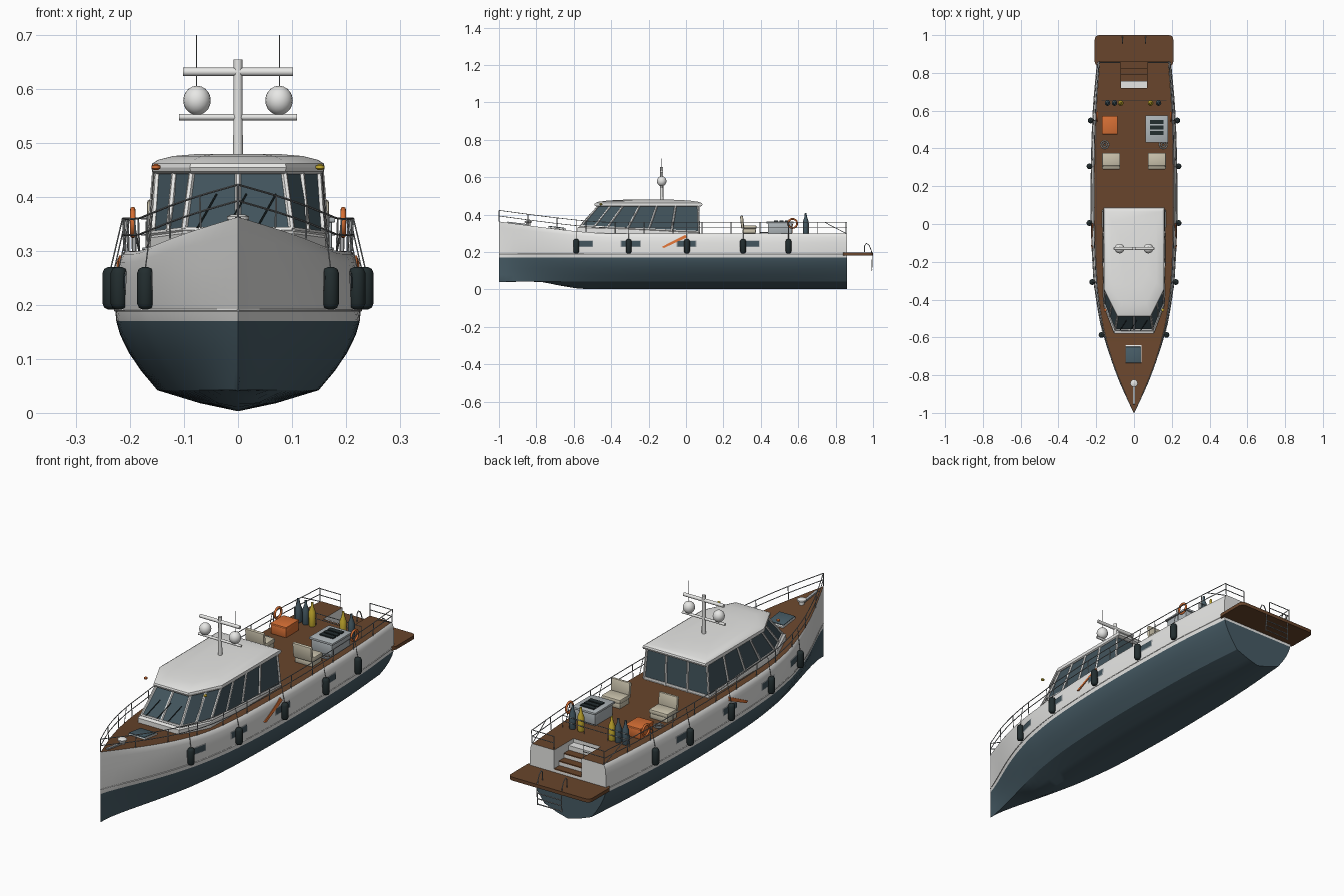
import bpy, bmesh, math
from mathutils import Vector, Matrix

if "Cube" in bpy.data.objects:
    bpy.data.objects.remove(bpy.data.objects["Cube"])

def mat(name, r, g, b):
    m = bpy.data.materials.new(name)
    m.diffuse_color = (r, g, b, 1)
    m.use_nodes = True
    m.node_tree.nodes["Principled BSDF"].inputs["Base Color"].default_value = m.diffuse_color
    return m

WHITE = mat("white", .80, .80, .785)
SLATE = mat("slate_blue", .062, .105, .13)
TEAK = mat("teak_brown", .14, .06, .025)
GLASS = mat("dark_glass", .055, .09, .11)
STEEL = mat("steel", .34, .36, .37)
RUBBER = mat("dark_rubber", .016, .026, .028)
ORANGE = mat("orange", .68, .16, .035)
YELLOW = mat("yellow", .62, .45, .03)
CREAM = mat("cream", .60, .55, .42)
GREY = mat("light_grey", .42, .46, .48)

def finish(name, bm, mats, angle=None, recalc=True):
    if recalc:
        bmesh.ops.recalc_face_normals(bm, faces=bm.faces)
    me = bpy.data.meshes.new(name)
    bm.to_mesh(me)
    bm.free()
    for m in mats:
        me.materials.append(m)
    if angle:
        me.shade_smooth()
        me.set_sharp_from_angle(angle=math.radians(angle))
    ob = bpy.data.objects.new(name, me)
    bpy.context.collection.objects.link(ob)
    return ob

def box(name, c, size, m, bevel=0, rx=0):
    bm = bmesh.new()
    bmesh.ops.create_cube(bm, size=1, matrix=Matrix.Diagonal((*size, 1)))
    if bevel:
        bmesh.ops.bevel(bm, geom=bm.edges[:], offset=bevel, segments=2, profile=.5, affect='EDGES')
    bm.transform(Matrix.Translation(c) @ Matrix.Rotation(rx, 4, 'X'))
    return finish(name, bm, [m], 40 if bevel else None)

def loft(name, rings, mats, bands, caps=(True, True), angle=None):
    bm = bmesh.new()
    vs = [[bm.verts.new(p) for p in r] for r in rings]
    n = len(vs[0])
    for k in range(len(vs) - 1):
        for i in range(n):
            j = (i + 1) % n
            bm.faces.new((vs[k][i], vs[k][j], vs[k+1][j], vs[k+1][i])).material_index = bands[k]
    if caps[0]:
        bm.faces.new(vs[0][::-1]).material_index = bands[0]
    if caps[1]:
        bm.faces.new(vs[-1]).material_index = bands[-1]
    bmesh.ops.remove_doubles(bm, verts=bm.verts, dist=1e-5)
    return finish(name, bm, mats, angle)

def lathe(name, prof, loc, m, seg=16):
    rings = [[(loc[0] + r * math.cos(a), loc[1] + r * math.sin(a), loc[2] + z)
              for a in (2 * math.pi * i / seg for i in range(seg))] for r, z in prof]
    return loft(name, rings, [m], [0] * len(prof), angle=40)

def tubes(name, paths, r, m, cyclic=False, res=1):
    cu = bpy.data.curves.new(name, 'CURVE')
    cu.dimensions, cu.bevel_depth, cu.bevel_resolution, cu.use_fill_caps = '3D', r, res, True
    for path in paths:
        sp = cu.splines.new('POLY')
        sp.points.add(len(path) - 1)
        for p, co in zip(sp.points, path):
            p.co = (*co, 1)
        sp.use_cyclic_u = cyclic
    tmp = bpy.data.objects.new(name + "_path", cu)
    bpy.context.collection.objects.link(tmp)
    me = bpy.data.meshes.new_from_object(tmp.evaluated_get(bpy.context.evaluated_depsgraph_get()))
    bpy.data.objects.remove(tmp)
    me.materials.clear()
    me.materials.append(m)
    me.shade_smooth()
    me.set_sharp_from_angle(angle=math.radians(50))
    ob = bpy.data.objects.new(name, me)
    bpy.context.collection.objects.link(ob)

def spline(tab):
    def slope(i):
        a, b = tab[max(i - 1, 0)], tab[min(i + 1, len(tab) - 1)]
        return (b[1] - a[1]) / (b[0] - a[0])
    def f(y):
        i = max([k for k in range(len(tab) - 1) if tab[k][0] <= y] or [0])
        (y0, v0), (y1, v1) = tab[i], tab[i + 1]
        h = y1 - y0
        t = min(max((y - y0) / h, 0), 1)
        return (v0 * (1 + 2*t) * (1-t)**2 + slope(i) * h * t * (1-t)**2
                + v1 * t*t * (3 - 2*t) + slope(i + 1) * h * t*t * (t - 1))
    return f

# Hull lines: beam fraction, sheer height, keel rise
beam = spline([(-1, 0), (-.9, .21), (-.8, .41), (-.7, .58), (-.6, .715), (-.5, .82), (-.3, .94),
               (0, 1), (.3, 1), (.6, .96), (.86, .87)])
sheer = spline([(-1, .363), (-.85, .343), (-.7, .324), (-.55, .308), (-.42, .3), (0, .3), (.86, .3)])
keel = spline([(-1, .04), (-.78, .04), (-.68, .022), (-.55, .003), (-.3, .003), (.86, .003)])
LEVELS = [(0, .003, 1.5), (.07, .018, 1.5), (.148, .042, 1.5), (.178, .078, 1.4), (.201, .112, 1.3), (.217, .145, 1.2),
          (.224, .17, 1.15), (.226, .19, 1.1), (.224, .25, 1.05), (.220, .28, 1.02), (.214, .295, 1), (.208, .30, 1)]

def section(y):
    f, s, k = max(beam(y), 0), sheer(y), keel(y)
    return [(w * f ** p, max(z, k) if z < .19 else .19 + (z - .19) * (s - .19) / .11) for w, z, p in LEVELS]

def hull_x(y, z):
    sec = section(y)
    for (x0, z0), (x1, z1) in zip(sec, sec[1:]):
        if z0 <= z <= z1 and z1 > z0:
            return x0 + (x1 - x0) * (z - z0) / (z1 - z0)
    return sec[-1][0]

YS = [-1 + 1.86 * i / 48 for i in range(49)]
rings = []
for y in YS:
    sec = section(y)
    rings.append([(x, y, z) for x, z in sec] + [(-x, y, z) for x, z in sec[:0:-1]])
hull = loft("hull", rings, [WHITE, SLATE, TEAK], [0] * 48, (False, True))

# Stairwell cut in the stern, then colour by height and direction
cutter = box("stairwell_cutter", (0, .82, .29), (.14, .2, .19), WHITE)
mod = hull.modifiers.new("stairwell", 'BOOLEAN')
mod.object, mod.operation, mod.solver = cutter, 'DIFFERENCE', 'EXACT'
me = bpy.data.meshes.new_from_object(hull.evaluated_get(bpy.context.evaluated_depsgraph_get()))
hull.modifiers.clear()
bpy.data.objects.remove(cutter)
me.materials.clear()
for m in (WHITE, SLATE, TEAK):
    me.materials.append(m)
bm = bmesh.new()
bm.from_mesh(me)
bmesh.ops.bisect_plane(bm, geom=bm.verts[:] + bm.edges[:] + bm.faces[:], plane_co=(0, 0, .17), plane_no=(0, 0, 1), dist=1e-5)
bm.normal_update()
for f in bm.faces:
    z = f.calc_center_median().z
    f.material_index = 2 if f.normal.z > .93 and z > .18 else 1 if z < .17 else 0
bm.to_mesh(me)
bm.free()
me.shade_smooth()
me.set_sharp_from_angle(angle=math.radians(31))
hull.data = me

# Rub line, railings, stanchions
def along(s, dz, out=0, z=None):
    return [(s * ((hull_x(y, z) if z else section(y)[-1][0]) + out * min(1, (y + 1) * 8)), y, z or sheer(y) + dz)
            for y in YS]
S = (-1, 1)
tubes("rub_line", [along(s, 0, 0, .19) for s in S], .0025, WHITE)
tubes("rails", [along(s, dz, .004) for s in S for dz in (.03, .06)]
      + [[(s * .18, .855, z), (s * .075, .855, z)] for s in S for z in (.33, .36)], .0019, STEEL)
posts = [[along(s, 0, .002)[i], along(s, .06, .004)[i]] for s in S for i in list(range(0, 48, 4)) + [48]]
posts += [[(s * .075, .855, .3), (s * .075, .855, .36)] for s in S]
posts += [[(s * .183, .855, .3), (s * .195, .74, .36)] for s in S]
tubes("stanchions", posts, .002, STEEL)

# Hull windows following the side
def patch(name, s, y0, y1, z0, z1, off, m):
    bm = bmesh.new()
    cols = [[bm.verts.new((s * (hull_x(y, z) + off), y, z)) for z in (z0, (z0 + z1) / 2, z1)]
            for y in (y0 + (y1 - y0) * i / 4 for i in range(5))]
    for a, b in zip(cols, cols[1:]):
        for k in (0, 1):
            bm.faces.new((a[k], b[k], b[k+1], a[k+1])[::s])
    finish(name, bm, [m], recalc=False)

for s in S:
    for y in (-.55, -.295, .003, .34):
        patch("window_frame", s, y - .054, y + .054, .227, .262, .002, STEEL)
        patch("hull_window", s, y - .049, y + .049, .231, .258, .004, GLASS)
    # Fenders with ropes
    for y in (-.587, -.307, .005, .305, .548):
        x = s * (hull_x(y, .23) + .011)
        lathe("fender", [(.006, -.039), (.012, -.036), (.0155, -.028), (.0155, .028), (.012, .036), (.006, .039)],
              (x, y, .231), RUBBER, 14)
        tubes("fender_rope", [[(x, y, .268), (s * (section(y)[-1][0] + .006), y, sheer(y) + .06)]], .0014, STEEL)
    # Orange side board, life ring, rope coil
    quad = [(-.13, .228), (-.118, .222), (.004, .278), (-.004, .292)]
    loft("side_board", [[(s * (hull_x(y, z) + d), y, z) for y, z in quad] for d in (-.003, .005)], [ORANGE], [0])
    circ = [(math.cos(a), math.sin(a)) for a in (math.pi * i / 12 for i in range(24))]
    tubes("life_ring", [[(s * .195, .57 + .024 * c, .353 + .024 * d) for c, d in circ]], .005, ORANGE, True, 3)
    tubes("rope_coil", [[(s * .155 + r * c, .42 + r * d, .304) for c, d in circ] for r in (.01, .02)], .003, GREY, True)
    # Seats
    box("seat_base", (s * .121, .338, .312), (.09, .07, .024), CREAM, .004)
    box("seat_cushion", (s * .121, .342, .333), (.096, .07, .02), CREAM, .006)
    box("seat_back", (s * .121, .3, .36), (.096, .016, .07), CREAM, .006, .1)
    # Air tanks
    for x, m in ((-.14, SLATE), (-.103, SLATE), (-.07, YELLOW)) if s < 0 else ((.13, SLATE), (.088, YELLOW)):
        lathe("air_tank", [(.013, 0), (.0145, .004), (.0145, .066), (.006, .09), (.005, .108)], (x, .64, .3), m, 12)
    # Roof lights
    lathe("roof_light", [(.004, -.005), (.008, -.002), (.008, .003), (.003, .006)],
          (s * .152, -.455, .455), YELLOW if s > 0 else ORANGE, 10)
tubes("tank_rack", [[(-.17, .655, z), (.17, .655, z)] for z in (.33, .355)]
      + [[(x, .655, .3), (x, .655, .355)] for x in (-.17, -.06, .06, .17)], .0018, STEEL)

# Cabin: white coaming, glass band, roof
def ring(half, zf):
    pts = half + [(-x, y) for x, y in half[::-1]]
    return [(x, y, zf(y)) for x, y in pts]
base = [(.105, -.58), (.162, -.43), (.168, .072)]
low = [(.10, -.56), (.157, -.42), (.165, .07)]
top = [(.085, -.465), (.149, -.335), (.153, .065)]
sill = lambda y: .308 + .031 * (.07 - y) / .63
loft("cabin", [ring(base, lambda y: .29), ring(base, lambda y: sill(y) - .008), ring(low, sill), ring(top, lambda y: .45)],
     [WHITE, GLASS], [0, 0, 1])
edge = [(.088, -.487), (.158, -.345), (.159, .085)]
def scaled(k):
    return [(x * k, -.2 + (y + .2) * k) for x, y in edge]
loft("roof", [ring(scaled(k), lambda y, z=z: z) for k, z in
              ((.97, .443), (1, .447), (1.01, .455), (1, .462), (.93, .469), (.75, .476), (.45, .480))], [WHITE], [0] * 6, angle=25)

def mullion(a, b, t):
    lo = Vector(low[a]).lerp(Vector(low[b]), t)
    hi = Vector(top[a]).lerp(Vector(top[b]), t)
    return [[(s * lo.x, lo.y, sill(lo.y)), (s * hi.x, hi.y, .45)] for s in S]
bars = [[(0, -.56, sill(-.56)), (0, -.465, .45)]]
for a, b, t in ((0, 1, 0), (0, 1, 1), (1, 2, .22), (1, 2, .45), (1, 2, .7), (1, 2, 1), (0, 1, .5)):
    bars += mullion(a, b, t)
bars += [[(x, .07, .3), (x, .065, .45)] for x in (-.055, .055)]
bars += [ring(low, sill) + [ring(low, sill)[0]]]
tubes("window_bars", bars, .006, WHITE)
tubes("wipers", [[(x, -.564, .343), (x + .035, -.51, .405)] for x in (-.075, -.02, .035)], .002, RUBBER)

# Mast with crossbars, domes and antennas
lathe("mast", [(.009, 0), (.008, .175)], (0, -.13, .48), WHITE, 12)
tubes("lower_crossbar", [[(-.109, -.13, .548), (.109, -.13, .548)]], .006, WHITE, res=2)
tubes("upper_crossbar", [[(-.102, -.13, .632), (.102, -.13, .632)]], .008, WHITE, res=3)
for s in S:
    lathe("radar_dome", [(.025 * math.sin(a) + .0005, -.027 * math.cos(a)) for a in (math.pi * i / 10 for i in range(11))],
          (s * .076, -.13, .579), WHITE, 20)
    tubes("antenna", [[(s * .077, -.13, .6), (s * .077, -.13, .70)]], .0008, STEEL)

# Foredeck hatch and windlass
box("hatch_frame", (-.003, -.688, .327), (.086, .094, .008), WHITE, .002, -.12)
box("hatch", (-.003, -.692, .331), (.08, .085, .008), SLATE, .002, -.12)
lathe("windlass", [(.012, 0), (.012, .018), (.02, .02), (.02, .026), (.012, .03)], (0, -.843, .338), WHITE, 14)
box("anchor_roller", (0, -.9, .352), (.012, .11, .008), STEEL, 0, -.12)

# Cool box and grill table on the aft deck
box("cool_box", (-.128, .523, .321), (.078, .093, .042), ORANGE, .003)
box("cool_box_lid", (-.128, .523, .345), (.082, .097, .01), ORANGE, .003)
box("grill_table", (.12, .503, .327), (.108, .13, .056), GREY, .002)
box("grill_top", (.12, .503, .358), (.12, .145, .01), GREY, .002)
for i in range(3):
    box("grill_plate", (.12, .482 + .029 * i, .365), (.07, .022, .006), RUBBER)

# Swim platform with rounded corners, stairs and ladder
plan = [(sx * .185 + .023 * math.cos(a), .918 + sy * .059 + .023 * math.sin(a))
        for q, (sx, sy) in enumerate(((1, 1), (-1, 1), (-1, -1), (1, -1)))
        for a in (math.pi / 2 * (q + i / 4) for i in range(5))]
loft("swim_platform", [[(x, y, z) for x, y in plan] for z in (.182, .198)], [TEAK], [0], angle=35)
for i in range(4):
    z, d = .278 - .022 * i, .035 * (i + 1)
    box("stair_block", (0, .72 + d / 2, (.188 + z) / 2), (.14, d, z - .188), WHITE)
    box("stair_tread", (0, .72 + d - .0165, z + .002), (.136, .037, .005), WHITE if i == 0 else TEAK)
rail = [(.955, .2), (.955, .235), (.965, .247), (.98, .235), (.99, .21), (.996, .18), (.993, .1)]
tubes("ladder_rails", [[(s * .062, y, z) for y, z in rail] for s in S], .0025, STEEL)
tubes("ladder_rungs", [[(-.062, .994, z), (.062, .994, z)] for z in (.105, .13, .155)], .0025, STEEL)
